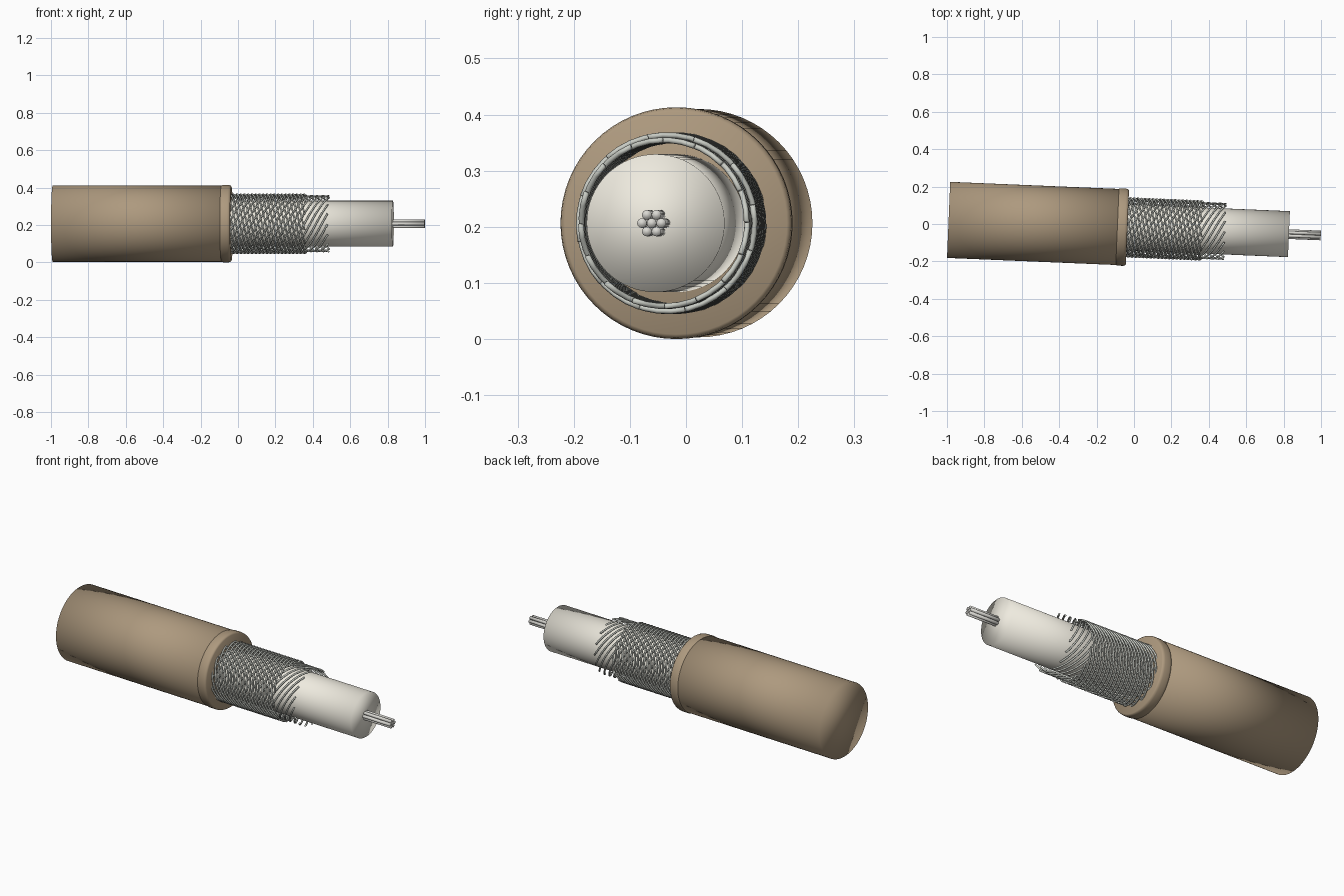
import bpy, bmesh, math
from mathutils import Matrix, Vector

if "Cube" in bpy.data.objects:
    bpy.data.objects.remove(bpy.data.objects["Cube"])

# Cable frame: local x runs along the cable, tilted slightly in plan
FRAME = Matrix.Translation((0, -0.0195, 0.2065)) @ Matrix.Rotation(math.radians(-2.4), 4, 'Z')


def material(name, rgb):
    m = bpy.data.materials.new(name)
    m.diffuse_color = (*rgb, 1)
    m.use_nodes = True
    m.node_tree.nodes["Principled BSDF"].inputs["Base Color"].default_value = m.diffuse_color
    return m


RUBBER = material("brown_rubber", (0.42, 0.32, 0.21))
PLASTIC = material("cream_plastic", (0.86, 0.83, 0.74))
STEEL = material("braid_metal", (0.58, 0.60, 0.55))
TINNED = material("tinned_wire", (0.70, 0.69, 0.65))


def sweep(bm, rings):
    """Skin a list of point rings and cap both ends."""
    loops = [[bm.verts.new(p) for p in ring] for ring in rings]
    n = len(loops[0])
    for a, b in zip(loops, loops[1:]):
        for i in range(n):
            j = (i + 1) % n
            bm.faces.new((a[i], a[j], b[j], b[i]))
    bm.faces.new(loops[0][::-1])
    bm.faces.new(loops[-1])


def circle(s, r, n, y=0, z=0):
    return [(s, y + r * math.cos(t), z + r * math.sin(t))
            for t in (2 * math.pi * i / n for i in range(n))]


def finish(bm, name, mat):
    bmesh.ops.recalc_face_normals(bm, faces=bm.faces)
    me = bpy.data.meshes.new(name)
    bm.to_mesh(me)
    bm.free()
    me.shade_smooth()
    me.materials.append(mat)
    ob = bpy.data.objects.new(name, me)
    ob.matrix_world = FRAME
    bpy.context.collection.objects.link(ob)


def lathe(name, profile, mat, n=64):
    bm = bmesh.new()
    sweep(bm, [circle(s, r, n) for s, r in profile])
    finish(bm, name, mat)


def helix_layer(name, s0, s1, radius, wire, count, pitch, hand, mat, sides=6):
    """A layer of parallel wires wound around the cable axis."""
    bm = bmesh.new()
    turns = (s1 - s0) / pitch
    steps = math.ceil(turns * 40)
    for k in range(count):
        rings = []
        for i in range(steps + 1):
            f = i / steps
            a = hand * 2 * math.pi * (turns * f + k / count)
            out = Vector((0, math.cos(a), math.sin(a)))
            tangent = Vector((pitch / (2 * math.pi * radius),
                              -hand * math.sin(a), hand * math.cos(a))).normalized()
            side = tangent.cross(out)
            c = out * radius + Vector((s0 + (s1 - s0) * f, 0, 0))
            rings.append([c + wire * (out * math.cos(t) + side * math.sin(t))
                          for t in (2 * math.pi * j / sides for j in range(sides))])
        sweep(bm, rings)
    finish(bm, name, mat)


# Outer jacket and its rolled collar
lathe("outer_jacket", [(-0.992, 0.2035), (-0.045, 0.2035)], RUBBER)
lathe("jacket_collar", [(-0.092, 0.2), (-0.088, 0.2045), (-0.078, 0.2065), (-0.05, 0.2065),
                        (-0.04, 0.2045), (-0.035, 0.198)], RUBBER)

# Two counter-wound shield layers
helix_layer("outer_shield", -0.045, 0.363, 0.157, 0.005, 12, 0.24, 1, STEEL)
helix_layer("inner_shield", -0.045, 0.485, 0.148, 0.005, 16, 0.5, -1, STEEL)

# Insulating core
lathe("insulation", [(-0.1, 0.123), (0.829, 0.123)], PLASTIC)

# Seven-strand conductor
bm = bmesh.new()
spots = [(0, 0)] + [(0.0172 * math.cos(k * math.pi / 3), 0.0172 * math.sin(k * math.pi / 3))
                    for k in range(6)]
for y, z in spots:
    sweep(bm, [circle(s, 0.0086, 16, y, z) for s in (0.75, 0.9995)])
finish(bm, "conductor_strands", TINNED)
